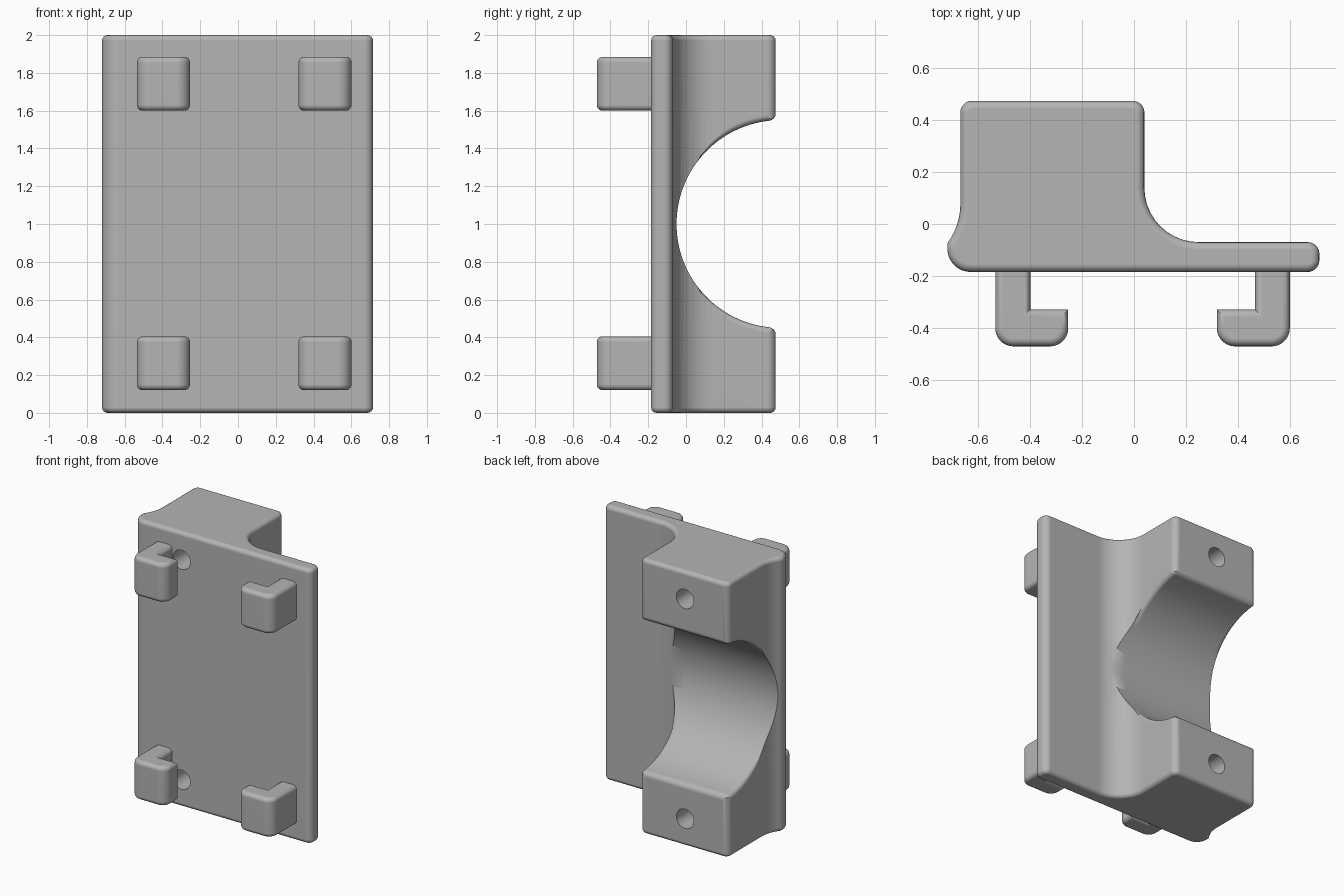
import bpy, bmesh, math
from mathutils import Vector

old = bpy.data.objects.get("Cube")
if old:
    bpy.data.objects.remove(old, do_unlink=True)

grey = bpy.data.materials.new("plain grey")
grey.use_nodes = True
colour = (0.46, 0.46, 0.46, 1)
grey.diffuse_color = colour
grey.node_tree.nodes["Principled BSDF"].inputs["Base Color"].default_value = colour


def rounded(corners, steps=10):
    """Outline with a fillet of the given radius at each (x, y, radius) corner."""
    out = []
    for i, (x, y, r) in enumerate(corners):
        p = Vector((x, y))
        if r == 0:
            out.append(p)
            continue
        u = (Vector(corners[i - 1][:2]) - p).normalized()
        v = (Vector(corners[(i + 1) % len(corners)][:2]) - p).normalized()
        a = u.angle(v)
        t = r / math.tan(a / 2)
        c = p + (u + v).normalized() * (r / math.sin(a / 2))
        s0, s1, w = p + u * t - c, p + v * t - c, math.pi - a
        for k in range(steps + 1):
            f = k / steps
            out.append(c + (s0 * math.sin((1 - f) * w) + s1 * math.sin(f * w)) / math.sin(w))
    return out


def finish(name, bm):
    bmesh.ops.recalc_face_normals(bm, faces=bm.faces)
    mesh = bpy.data.meshes.new(name)
    bm.to_mesh(mesh)
    bm.free()
    mesh.materials.append(grey)
    obj = bpy.data.objects.new(name, mesh)
    bpy.context.collection.objects.link(obj)
    return obj


def extrusion(name, outline, z0, z1, soft):
    """Upright prism with softened top and bottom rims."""
    bm = bmesh.new()
    face = bm.faces.new([bm.verts.new((p.x, p.y, z0)) for p in outline])
    top = bmesh.ops.extrude_face_region(bm, geom=[face])["geom"]
    bmesh.ops.translate(bm, vec=(0, 0, z1 - z0),
                        verts=[g for g in top if isinstance(g, bmesh.types.BMVert)])
    bmesh.ops.recalc_face_normals(bm, faces=bm.faces)
    rims = [e for e in bm.edges if abs(e.verts[0].co.z - e.verts[1].co.z) < 1e-5]
    bmesh.ops.bevel(bm, geom=rims, offset=soft, segments=4, profile=0.5,
                    affect='EDGES', clamp_overlap=False)
    return finish(name, bm)


def activate(obj):
    bpy.ops.object.select_all(action='DESELECT')
    obj.select_set(True)
    bpy.context.view_layer.objects.active = obj


def cut(obj, cutter):
    cutter.hide_render = True
    activate(obj)
    mod = obj.modifiers.new("cut", 'BOOLEAN')
    mod.operation, mod.solver, mod.object = 'DIFFERENCE', 'EXACT', cutter
    bpy.ops.object.modifier_apply(modifier=mod.name)
    bpy.data.objects.remove(cutter, do_unlink=True)


def smooth(obj):
    activate(obj)
    bpy.ops.object.shade_smooth_by_angle(angle=math.radians(35))
    mod = obj.modifiers.new("even shading", 'WEIGHTED_NORMAL')
    mod.keep_sharp = True


# Plate and block in one profile
BACK, WALL_R, WALL_L = 0.475, -0.67, 0.04
body = extrusion("bracket_body", rounded([
    (-0.72, -0.185, 0.09), (-0.72, -0.075, 0), (WALL_R, 0.005, 0.25),
    (WALL_R, BACK, 0.045), (WALL_L, BACK, 0.045), (WALL_L, -0.07, 0.21),
    (0.715, -0.07, 0.045), (0.715, -0.185, 0.045)]), 0, 2, 0.03)

# Round saddle cutter, flared so that its rims come out softened
AXIS_Y, RADIUS, FLARE, SIDE = 0.5, 0.55, 0.04, 0.03


def saddle_section(d):
    half = []
    end = math.acos((AXIS_Y - BACK + FLARE) / RADIUS)
    for k in range(33):
        t = end * k / 32
        grow = d * min(1, max(0, (math.sin(t) - 0.6) / 0.3))
        half.append((AXIS_Y - (RADIUS + grow) * math.cos(t), (RADIUS + grow) * math.sin(t)))
    top = half[-1][1]
    for k in range(1, 7):
        a = math.pi / 2 * k / 6
        half.append((BACK - FLARE + FLARE * math.sin(a), top + FLARE * (1 - math.cos(a))))
    half.append((0.65, half[-1][1]))
    return [(y, 1 - z) for y, z in reversed(half[1:])] + [(y, 1 + z) for y, z in half]


flare = [(SIDE * math.sin(a), SIDE * (1 - math.cos(a)))
         for a in (math.pi / 2 * k / 5 for k in range(6))]
stations = [(-0.9, SIDE)]
stations += [(WALL_R + SIDE - s, d) for s, d in reversed(flare)]
stations += [(WALL_L - SIDE + s, d) for s, d in flare]
stations += [(0.5, SIDE)]
bm = bmesh.new()
rings = [[bm.verts.new((x, y, z)) for y, z in saddle_section(d)] for x, d in stations]
for a, b in zip(rings, rings[1:]):
    for i in range(len(a)):
        bm.faces.new((a[i - 1], a[i], b[i], b[i - 1]))
bm.faces.new(rings[0])
bm.faces.new(rings[-1])
cut(body, finish("saddle_cutter", bm))

# Screw holes from front to back
for z in (0.2, 1.8):
    bpy.ops.mesh.primitive_cylinder_add(vertices=40, radius=0.07, depth=1.4,
                                        location=(-0.325, 0.1, z),
                                        rotation=(math.pi / 2, 0, 0))
    cut(body, bpy.context.object)
smooth(body)

# Four hooks with feet turned inwards
MIDDLE = 0.033
hook = [(-0.568, -0.15, 0), (-0.568, -0.472, 0.07), (-0.287, -0.472, 0.07),
        (-0.287, -0.33, 0), (-0.433, -0.33, 0), (-0.433, -0.15, 0)]
for side, sign in (("right", 1), ("left", -1)):
    outline = rounded([(MIDDLE + sign * x, y, r) for x, y, r in hook])
    for level, z in (("lower", 0.12), ("upper", 1.6)):
        smooth(extrusion(f"{level}_{side}_hook", outline, z, z + 0.285, 0.03))
